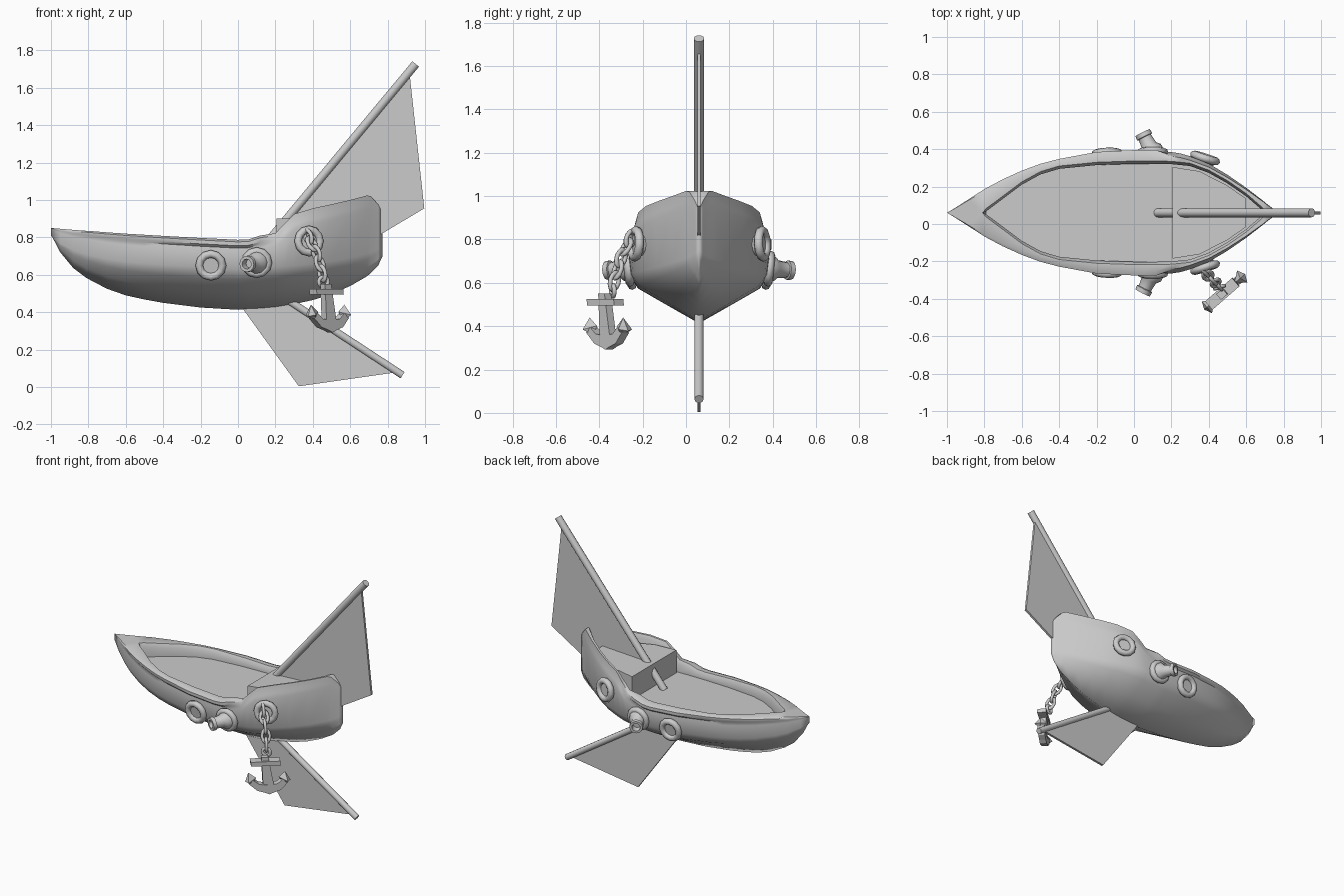
import bpy, bmesh, math
from mathutils import Vector, Matrix

if "Cube" in bpy.data.objects:
    bpy.data.objects.remove(bpy.data.objects["Cube"])

CY = 0.06  # ship centre line


def make(name, verts, faces, smooth=None, loc=(0, 0, 0)):
    me = bpy.data.meshes.new(name)
    bm = bmesh.new()
    vs = [bm.verts.new(v) for v in verts]
    for f in faces:
        bm.faces.new([vs[i] for i in f])
    bmesh.ops.remove_doubles(bm, verts=bm.verts, dist=0.0005)
    bmesh.ops.recalc_face_normals(bm, faces=bm.faces)
    bm.to_mesh(me)
    bm.free()
    ob = bpy.data.objects.new(name, me)
    ob.location = loc
    bpy.context.collection.objects.link(ob)
    if smooth:
        shade(ob, smooth)
    return ob


def shade(ob, angle=40):
    bpy.ops.object.select_all(action='DESELECT')
    ob.select_set(True)
    bpy.context.view_layer.objects.active = ob
    bpy.ops.object.shade_smooth_by_angle(angle=math.radians(angle))


def prism(name, poly, depth, axis='y', loc=(0, 0, 0)):
    """Extrude a flat outline both ways along an axis."""
    n, h = len(poly), depth / 2
    put = (lambda a, b, d: (a, d, b)) if axis == 'y' else (lambda a, b, d: (a, b, d))
    v = [put(a, b, d) for d in (-h, h) for a, b in poly]
    f = [list(range(n)), list(range(n, 2 * n))]
    f += [[i, (i + 1) % n, n + (i + 1) % n, n + i] for i in range(n)]
    return make(name, v, f, loc=loc)


def lathe(name, start, direction, profile, sides=12):
    """Revolve (distance, radius) points around a direction."""
    q = Vector(direction).to_track_quat('Z', 'Y')
    v = [Vector(start) + q @ Vector((r * math.cos(a), r * math.sin(a), d))
         for d, r in profile
         for a in (2 * math.pi * i / sides for i in range(sides))]
    f = [[j * sides + i, j * sides + (i + 1) % sides,
          (j + 1) * sides + (i + 1) % sides, (j + 1) * sides + i]
         for j in range(len(profile) - 1) for i in range(sides)]
    f += [list(range(sides)), list(range(len(v) - sides, len(v)))]
    return make(name, v, f, 40)


def ring(name, loc, direction, R, r, stretch=1, seg=14, spin=0):
    """Torus facing a direction, optionally stretched into a chain link."""
    bpy.ops.mesh.primitive_torus_add(major_radius=R, minor_radius=r,
                                     major_segments=seg, minor_segments=8)
    ob = bpy.context.object
    ob.name = name
    q = Vector(direction).to_track_quat('Z', 'Y')
    ob.matrix_world = (Matrix.Translation(loc) @ q.to_matrix().to_4x4()
                       @ Matrix.Rotation(spin, 4, 'Z') @ Matrix.Diagonal((1, stretch, 1, 1)))
    shade(ob, 60)
    return ob


# Hull stations: x, half width, keel z, rim z, inner half width
stations = [
    (-1, 0, .82, .85, 0), (-.95, .03, .72, .846, 0), (-.88, .075, .635, .84, 0),
    (-.81, .12, .583, .835, 0), (-.79, .132, .572, .834, .008), (-.7, .18, .525, .827, .075),
    (-.6, .225, .49, .82, .15), (-.5, .262, .468, .814, .205), (-.4, .288, .45, .808, .235),
    (-.2, .325, .425, .797, .255), (0, .335, .413, .787, .262), (.06, .335, .414, .79, .262),
    (.12, .335, .417, .81, .262), (.2, .328, .424, .822, .26), (.25, .32, .432, .875, .255),
    (.3, .305, .443, .925, .25), (.4, .265, .465, .955, .213), (.5, .205, .497, .977, .157),
    (.6, .135, .54, 1.0, .088), (.69, .065, .592, 1.024, .01), (.71, .048, .61, 1.02, 0),
    (.75, .018, .65, .975, 0), (.773, 0, .70, .93, 0)]
DECK = .74
verts, faces = [], []
for x, w, k, r, inn in stations:
    h = r - k
    lip = .03 if x < .15 else 0
    low = min(r, .80) - k
    sec = [(0, k), (.47 * w, k + .24 * low), (.84 * w, k + .43 * low), (.95 * w, k + .58 * low),
           ((.99 - lip) * w, k + .82 * h), ((.97 - lip / 2) * w, r - .12 * h),
           (w if lip else .95 * w, r - .085 * h), (w if lip else .93 * w, r - .03 * h), (.92 * w, r)]
    d = DECK if inn > 0 else r
    sec += [(min(inn + .015, .9 * w) if inn else 0, r), (inn, r - .025 if inn else r), (inn, d), (0, d)]
    verts += [(x, y, z) for y, z in sec]
n = 13
for s in range(len(stations) - 1):
    for i in range(n - 1):
        a = s * n + i
        faces.append((a, a + 1, a + n + 1, a + n))
hull = make("hull", verts, faces, 45, (0, CY, 0))
m = hull.modifiers.new("mirror", 'MIRROR')
m.use_axis = (False, True, False)
m.merge_threshold = .0005

# Stern cabin, top rising slightly to the rear
half = [(.205, .245), (.35, .222), (.5, .145), (.6, .075)]
cabin = prism("cabin", half + [(x, -y) for x, y in reversed(half)], .18, 'z', (0, CY, .81))
for v in cabin.data.vertices:
    if v.co.z > 0:
        v.co.z += .05 * (v.co.x - .205)


# Spars and sails
def spar(name, a, b, r):
    a, b = Vector((a[0], CY, a[1])), Vector((b[0], CY, b[1]))
    lathe(name, a, b - a, [(0, r), ((b - a).length, r)], 10)


spar("mast", (.125, .735), (.95, 1.727), .024)
spar("lower_spar", (.22, .495), (.88, .063), .021)
prism("sail", [(.25, .88), (.918, 1.67), (.996, .955), (.77, .82), (.4, .76)], .016, 'y', (0, CY, 0))
prism("lower_sail", [(.01, .44), (.325, .004), (.845, .078), (.28, .465)], .016, 'y', (0, CY, 0))

# Portholes, cannons and hawse rings on both sides
for s in (-1, 1):
    tag = "right" if s < 0 else "left"

    def at(x, y, z):
        return Vector((x, CY + s * y, z))

    for name, x, y, z, d in (("porthole", -.145, .318, .65, (-.05, s, -.15)),
                             ("cannon_ring", .1, .325, .665, (.0, s, -.1)),
                             ("anchor_ring", .38, .293, .78, (.32, s, .05))):
        d = Vector(d).normalized()
        ring(f"{name}_{tag}", at(x, y, z), d, .062, .021, seg=12)
        lathe(f"{name}_plate_{tag}", at(x, y, z) - d * .06, d, [(0, .055), (.062, .055)])
    lathe(f"cannon_{tag}", at(.105, .31, .667), (-.06, s * .12, -.01),
          [(0, .062), (.035, .06), (.055, .042), (.105, .036), (.108, .045), (.132, .043),
           (.132, .027), (.09, .024)])

# Chain
path = [Vector(p) for p in ((.375, -.255, .805), (.395, -.275, .765), (.42, -.3, .715),
                            (.437, -.315, .66), (.45, -.33, .608))]
for i, p in enumerate(path):
    t = (path[min(i + 1, 4)] - path[max(i - 1, 0)]).normalized()
    side = t.cross(Vector((.64, -.77, 0) if i % 2 else (.77, .64, 0))).normalized()
    face = side.cross(t)
    link = ring(f"chain_link_{i + 1}", p, (0, 0, 1), .025, .0105, 1.5, 12)
    rot = Matrix((side, t, side.cross(t))).transposed().to_4x4()
    link.matrix_world = Matrix.Translation(p) @ rot @ Matrix.Diagonal((1, 1.5, 1, 1))
ring("anchor_eye", (.457, -.338, .563), (.3, -.95, 0), .026, .011)

# Anchor
turn = Matrix.Translation((.485, -.362, 0)) @ Matrix.Rotation(math.radians(41), 4, 'Z')
lean = Matrix.Identity(4)
lean[0][2], lean[0][3] = -.12, .045
parts = []
parts.append(prism("anchor_stock", [(-.095, .495), (.095, .495), (.095, .525), (-.095, .525)], .06))
parts.append(prism("anchor_shank", [(-.022, .55), (.022, .55), (.036, .34), (-.036, .34)], .04))
arm = [(.03, .305), (.075, .32), (.125, .37), (.095, .395), (.06, .365), (.03, .36)]
parts.append(prism("anchor_arms", [(0, .292)] + arm + [(-x, z) for x, z in reversed(arm)], .045))
for s in (-1, 1):
    v = [(s * .145, 0, .378), (s * .125, .042, .385), (s * .072, 0, .402), (s * .125, -.042, .385),
         (s * .118, 0, .44), (s * .1, 0, .355)]
    f = [(i, (i + 1) % 4, t) for t in (4, 5) for i in range(4)]
    parts.append(make("anchor_fluke_" + ("left" if s < 0 else "right"), v, f))
for p in parts:
    p.data.transform(turn @ lean)
